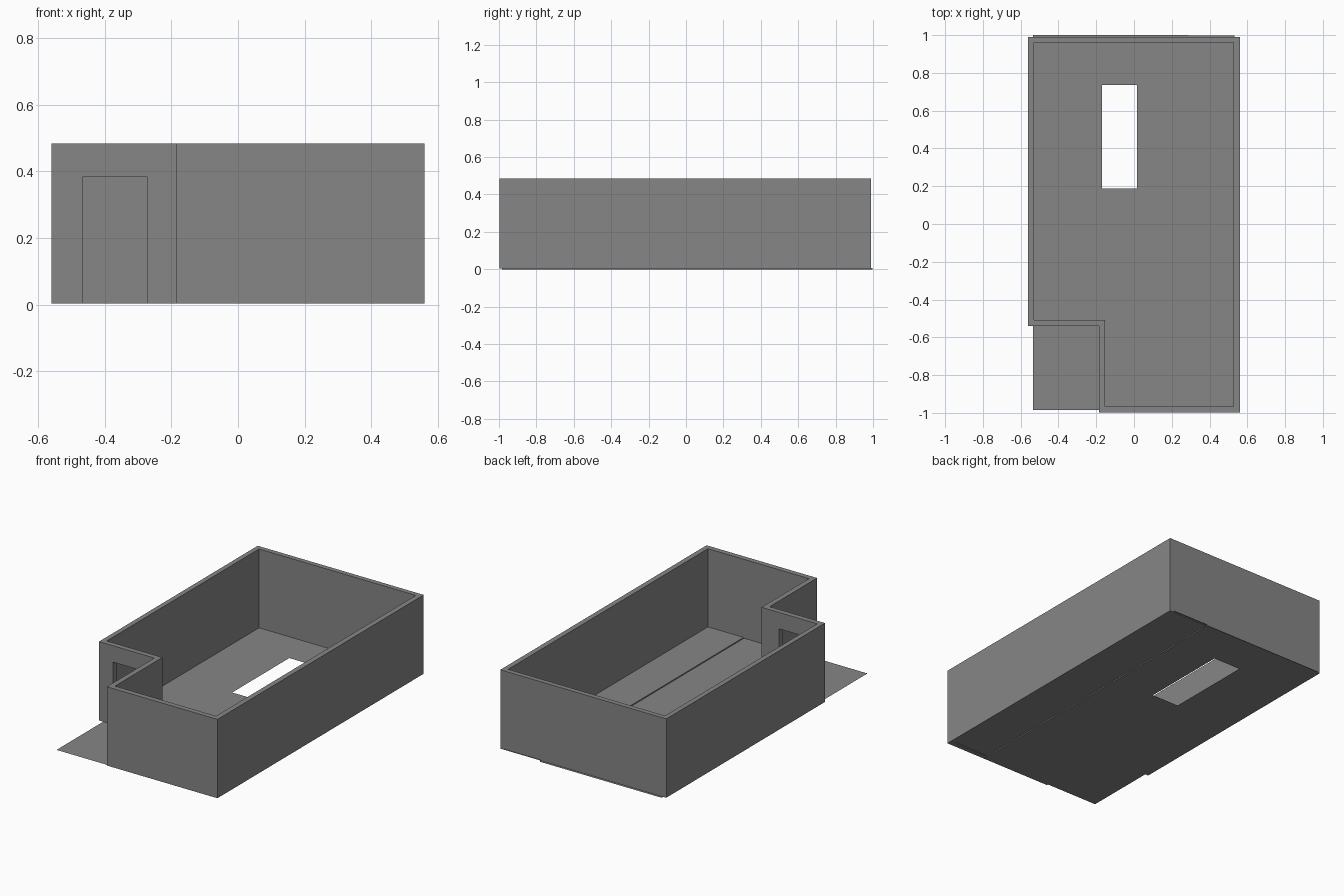
import bpy
import bmesh

cube = bpy.data.objects.get("Cube")
if cube:
    bpy.data.objects.remove(cube, do_unlink=True)

grey = bpy.data.materials.new("plain_grey")
grey.use_nodes = True
colour = (0.24, 0.24, 0.24, 1)
grey.diffuse_color = colour
grey.node_tree.nodes["Principled BSDF"].inputs["Base Color"].default_value = colour

BASE, TOP = 0.003, 0.484


def add_object(name, bm):
    mesh = bpy.data.meshes.new(name)
    bm.to_mesh(mesh)
    bm.free()
    mesh.materials.append(grey)
    obj = bpy.data.objects.new(name, mesh)
    bpy.context.collection.objects.link(obj)
    return obj


def floor_sheet(name, xs, ys, z, hole=None):
    """Flat sheet split at xs and ys, leaving out one cell as an opening."""
    bm = bmesh.new()
    grid = [[bm.verts.new((x, y, z)) for y in ys] for x in xs]
    for i in range(len(xs) - 1):
        for j in range(len(ys) - 1):
            if (i, j) != hole:
                bm.faces.new((grid[i][j], grid[i + 1][j],
                              grid[i + 1][j + 1], grid[i][j + 1]))
    return add_object(name, bm)


# Perimeter walls: a band between two L-shaped outlines, raised to full height
def outline(left, right, front, back, notch_x, notch_y):
    return [(left, notch_y), (notch_x, notch_y), (notch_x, front),
            (right, front), (right, back), (left, back)]


bm = bmesh.new()
outer, inner = [
    [bm.verts.new((x, y, BASE)) for x, y in pts] for pts in (
        outline(-0.56, 0.56, -0.998, 0.99, -0.186, -0.54),
        outline(-0.53, 0.528, -0.966, 0.96, -0.154, -0.508))]
n = len(outer)
band = [bm.faces.new((outer[i], outer[(i + 1) % n], inner[(i + 1) % n], inner[i]))
        for i in range(n)]
raised = bmesh.ops.extrude_face_region(bm, geom=band, use_keep_orig=True)["geom"]
bmesh.ops.translate(bm, vec=(0, 0, TOP - BASE),
                    verts=[v for v in raised if isinstance(v, bmesh.types.BMVert)])
bmesh.ops.recalc_face_normals(bm, faces=bm.faces)
walls = add_object("perimeter_walls", bm)

# Doorway cut through the wall facing the notch
bm = bmesh.new()
bmesh.ops.create_cube(bm, size=1)
bmesh.ops.scale(bm, vec=(0.192, 0.2, 0.484), verts=bm.verts)
bmesh.ops.translate(bm, vec=(-0.369, -0.524, 0.142), verts=bm.verts)
cutter = add_object("doorway_cutter", bm)
cutter.hide_render = True
cut = walls.modifiers.new("doorway", "BOOLEAN")
cut.operation = "DIFFERENCE"
cut.solver = "EXACT"
cut.object = cutter
bpy.context.view_layer.objects.active = walls
bpy.ops.object.modifier_apply(modifier=cut.name)
bpy.data.objects.remove(cutter, do_unlink=True)

# Main floor with a stairwell opening, running out under the notch as a porch
floor_sheet("main_floor", (-0.535, -0.17, 0.015, 0.288),
            (-0.985, 0.187, 0.737, 1.0), 0, hole=(1, 1))

# Slightly raised strip of floor along the side
floor_sheet("side_floor", (0.288, 0.533), (-0.985, 0.997), 0.007)
floor_step = floor_sheet("floor_step", (0, 0.007), (-0.985, 0.997), 0)
floor_step.rotation_euler.y = -1.5708
floor_step.location.x = 0.288
